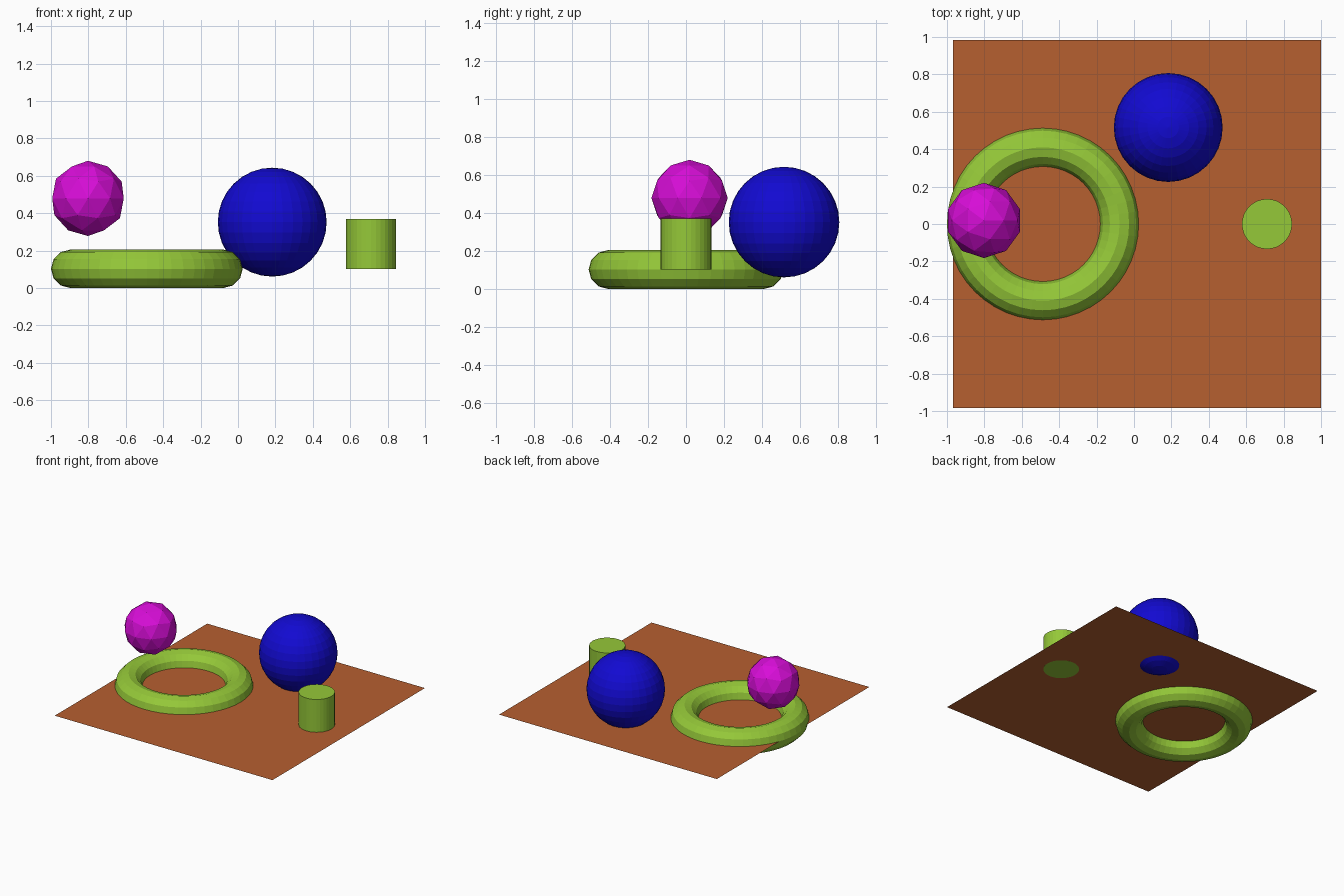
import bpy

if "Cube" in bpy.data.objects:
    bpy.data.objects.remove(bpy.data.objects["Cube"])


def finish(name, color):
    """Name the active object and colour it; faces stay flat."""
    ob = bpy.context.object
    ob.name = name
    mat = bpy.data.materials.get(color[0]) or bpy.data.materials.new(color[0])
    mat.diffuse_color = (*color[1], 1.0)
    mat.use_nodes = True
    mat.node_tree.nodes["Principled BSDF"].inputs["Base Color"].default_value = mat.diffuse_color
    ob.data.materials.append(mat)
    return ob


BROWN = ("brown", (0.47, 0.115, 0.03))
LIME = ("lime", (0.30, 0.58, 0.04))
BLUE = ("blue", (0.006, 0.003, 0.64))
MAGENTA = ("magenta", (0.68, 0.004, 0.68))

LEVEL = 0.1025  # height of the ground sheet

# thin square sheet
bpy.ops.mesh.primitive_plane_add(size=1.967, location=(0.0165, 0, LEVEL))
finish("ground_sheet", BROWN)

# ring half sunk through the sheet
bpy.ops.mesh.primitive_torus_add(
    major_segments=48, minor_segments=12, major_radius=0.41,
    minor_radius=0.1025, location=(-0.4875, 0, LEVEL))
finish("ring", LIME)

# large ball dipping through the sheet
bpy.ops.mesh.primitive_uv_sphere_add(
    segments=32, ring_count=16, radius=0.291, location=(0.183, 0.516, 0.352))
finish("large_ball", BLUE)

# faceted ball above the ring
bpy.ops.mesh.primitive_ico_sphere_add(
    subdivisions=2, radius=0.201, location=(-0.802, 0.019, 0.479))
finish("faceted_ball", MAGENTA)

# short cylinder standing on the sheet
bpy.ops.mesh.primitive_cylinder_add(
    vertices=32, radius=0.134, depth=0.268, location=(0.711, 0, LEVEL + 0.1335))
finish("short_cylinder", LIME)
